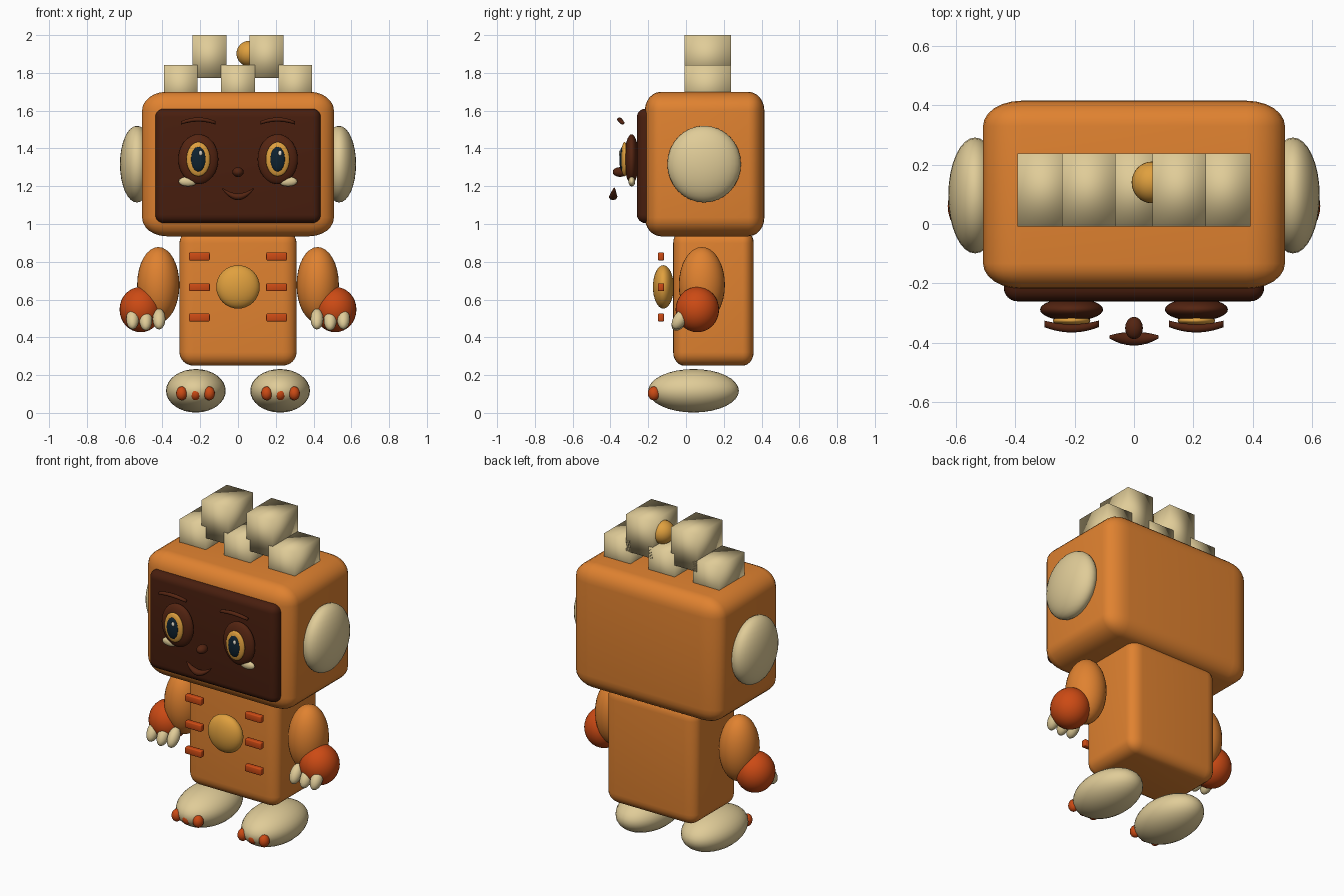
import bpy, bmesh, math
from mathutils import Matrix, Vector

if "Cube" in bpy.data.objects:
    bpy.data.objects.remove(bpy.data.objects["Cube"])


def material(name, rgb):
    lin = [((c / 255 + 0.055) / 1.055) ** 2.4 if c > 10 else c / 255 / 12.92 for c in rgb]
    m = bpy.data.materials.new(name)
    m.diffuse_color = (*lin, 1)
    m.use_nodes = True
    m.node_tree.nodes["Principled BSDF"].inputs["Base Color"].default_value = m.diffuse_color
    return m


ORANGE = material("orange", (224, 130, 48))
CREAM = material("cream", (224, 204, 152))
DARK = material("dark brown", (72, 30, 14))
BROWN = material("eye brown", (84, 36, 17))
RED = material("red orange", (204, 74, 20))
GOLD = material("gold", (224, 160, 62))
NAVY = material("navy", (14, 34, 48))
WHITE = material("white", (240, 236, 220))


def finish(name, bm, mat, loc=(0, 0, 0)):
    me = bpy.data.meshes.new(name)
    bmesh.ops.recalc_face_normals(bm, faces=bm.faces)
    for f in bm.faces:
        f.smooth = True
    bm.to_mesh(me)
    bm.free()
    me.materials.append(mat)
    ob = bpy.data.objects.new(name, me)
    ob.location = loc
    bpy.context.collection.objects.link(ob)
    return ob


def ball(name, loc, radii, mat, tilt=0, seg=32):
    bm = bmesh.new()
    bmesh.ops.create_uvsphere(bm, u_segments=seg, v_segments=seg // 2, radius=1)
    mtx = Matrix.Rotation(math.radians(tilt), 4, 'X') @ Matrix.Diagonal((*radii, 1))
    bmesh.ops.transform(bm, matrix=mtx, verts=bm.verts)
    return finish(name, bm, mat, loc)


def box(name, lo, hi, mat, r=0, stretch=(1, 1, 1), seg=6):
    """Rounded box between two corners; stretch scales the rounding per axis."""
    lo, hi, st = Vector(lo), Vector(hi), Vector(stretch)
    bm = bmesh.new()
    bmesh.ops.create_cube(bm, size=1)
    size = hi - lo
    bmesh.ops.scale(bm, vec=[a / b for a, b in zip(size, st)], verts=bm.verts)
    if r:
        bmesh.ops.bevel(bm, geom=bm.edges[:], offset=r, segments=seg,
                        profile=0.5, affect='EDGES')
        bmesh.ops.scale(bm, vec=st, verts=bm.verts)
    return finish(name, bm, mat, (lo + hi) / 2)


def arc(name, ends_mid, half, rise, bow, r_mid, r_end, mat, n=12, sides=8):
    """Tapered tube bent along x: the middle is raised and pushed forward."""
    bm = bmesh.new()
    rings = []
    for i in range(n + 1):
        t = 2 * i / n - 1
        k = 1 - t * t
        c = Vector(ends_mid) + Vector((half * t, -bow * k, rise * k))
        r = r_end + (r_mid - r_end) * k
        rings.append([bm.verts.new(c + Vector((0, r * math.cos(a), 0.8 * r * math.sin(a))))
                      for a in (2 * math.pi * j / sides for j in range(sides))])
    for a, b in zip(rings, rings[1:]):
        for j in range(sides):
            bm.faces.new((a[j], a[j - 1], b[j - 1], b[j]))
    bm.faces.new(rings[0])
    bm.faces.new(rings[-1])
    return finish(name, bm, mat)


# Head, face plate and body
box("head", (-0.508, -0.218, 0.935), (0.508, 0.415, 1.70), ORANGE, 0.1, (1.3, 0.85, 1))
box("face_plate", (-0.438, -0.26, 1.005), (0.438, -0.12, 1.61), DARK, 0.045)
box("body", (-0.31, -0.068, 0.25), (0.31, 0.358, 0.97), ORANGE, 0.065, (1.15, 0.9, 1.1))
ball("chest_button", (0, -0.12, 0.667), (0.115, 0.055, 0.115), GOLD)

# Hair blocks in two rows, with a ball between the upper ones
for x in (-0.303, 0, 0.303):
    box("lower_hair_block", (x - 0.089, -0.008, 1.612), (x + 0.089, 0.237, 1.842), CREAM)
for x in (-0.152, 0.152):
    box("upper_hair_block", (x - 0.09, -0.008, 1.772), (x + 0.09, 0.237, 2.0), CREAM)
ball("hair_ball", (0.06, 0.14, 1.902), (0.068, 0.07, 0.068), GOLD)

# Nose and smile
ball("nose", (0, -0.35, 1.275), (0.03, 0.038, 0.026), BROWN, seg=16)
arc("smile", (0, -0.38, 1.188), 0.083, -0.044, 0.006, 0.023, 0.005, BROWN)

for s in (-1, 1):
    ball("ear", (s * 0.535, 0.096, 1.317), (0.09, 0.195, 0.203), CREAM)

    # Eyes, brows and lower lids
    x = s * 0.21
    ball("eye_socket", (x, -0.288, 1.343), (0.106, 0.038, 0.132), BROWN)
    ball("iris", (x, -0.325, 1.343), (0.063, 0.02, 0.091), GOLD)
    ball("pupil", (x, -0.336, 1.343), (0.04, 0.017, 0.066), NAVY)
    ball("eye_highlight", (x + 0.012, -0.35, 1.375), (0.01, 0.006, 0.014), WHITE, seg=12)
    ball("lower_lid", (s * 0.265, -0.287, 1.225), (0.05, 0.018, 0.026), CREAM, seg=16)
    arc("brow", (x, -0.336, 1.535), 0.092, 0.018, 0.015, 0.014, 0.011, BROWN)

    # Chest stripes
    for z in (0.505, 0.665, 0.828):
        box("chest_stripe", (s * 0.204 - 0.055, -0.149, z - 0.021),
            (s * 0.204 + 0.055, -0.116, z + 0.021), RED, 0.006, seg=2)

    # Arms, hands and fingers
    ball("arm", (s * 0.422, 0.084, 0.678), (0.112, 0.122, 0.2), ORANGE)
    ball("hand", (s * 0.515, 0.06, 0.547), (0.112, 0.115, 0.12), RED)
    for dx, z in ((-0.07, 0.497), (0, 0.49), (0.07, 0.497)):
        ball("finger", (s * 0.488 + dx, -0.03, z), (0.034, 0.036, 0.062), CREAM, -35, 20)

    # Feet and toes
    ball("foot", (s * 0.223, 0.04, 0.117), (0.158, 0.24, 0.115), CREAM)
    for dx in (-0.073, 0, 0.073):
        ball("toe", (s * 0.225 + dx, -0.17, 0.103), (0.03, 0.032, 0.037), RED, seg=16)
